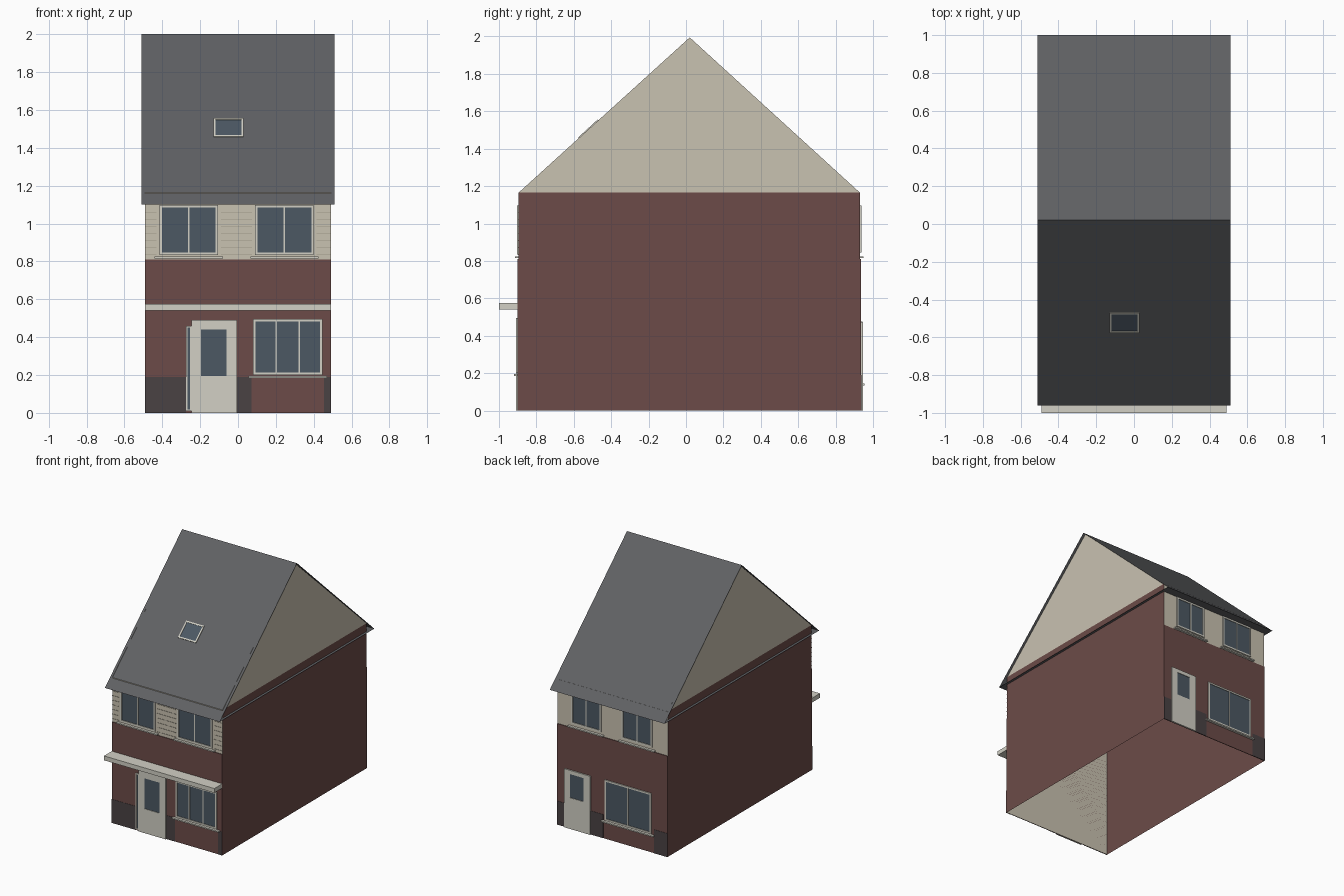
import bpy, bmesh, math
from mathutils import Matrix, Vector

if "Cube" in bpy.data.objects:
    bpy.data.objects.remove(bpy.data.objects["Cube"])


def material(name, hexcol):
    m = bpy.data.materials.new(name)
    rgb = [int(hexcol[i:i + 2], 16) / 255 for i in (0, 2, 4)]
    m.diffuse_color = [((c + 0.055) / 1.055) ** 2.4 for c in rgb] + [1]
    m.use_nodes = True
    m.node_tree.nodes["Principled BSDF"].inputs["Base Color"].default_value = m.diffuse_color
    return m


BRICK = material("brick", "6C4B48")
CREAM = material("cream", "C9C2B1")
GROOVE = material("groove", "A39D8D")
WHITE = material("white", "D2D0C5")
GLASS = material("glass", "4C5863")
SLATE = material("slate", "606164")
PLINTH = material("plinth", "4A4244")


def finish(name, bm, mat):
    me = bpy.data.meshes.new(name)
    bm.to_mesh(me)
    bm.free()
    me.materials.append(mat)
    ob = bpy.data.objects.new(name, me)
    bpy.context.collection.objects.link(ob)
    return ob


def boxes(name, mat, *items):
    """One object from boxes given as (x0, x1, y0, y1, z0, z1)."""
    bm = bmesh.new()
    for b in items:
        lo = Vector([min(b[i], b[i + 1]) for i in (0, 2, 4)])
        hi = Vector([max(b[i], b[i + 1]) for i in (0, 2, 4)])
        bmesh.ops.create_cube(bm, size=1, matrix=Matrix.Translation((lo + hi) / 2)
                              @ Matrix.Diagonal((*(hi - lo), 1)))
    return finish(name, bm, mat)


def sheet(name, mat, *faces):
    bm = bmesh.new()
    for f in faces:
        bm.faces.new([bm.verts.new(p) for p in f])
    return finish(name, bm, mat)


W, FRONT, BACK = 0.49, -0.9, 0.935      # half width, front and back brick faces
BAND, WALL_TOP = 0.81, 1.165            # top of brick band, top of side walls
RX, RIDGE_Y, EAVE = 0.51, 0.02, 1.10    # roof half width, ridge, eave height
SLOPE = 0.9 / 0.98

# Side walls and gables, open underneath
for side, s in (("left", -1), ("right", 1)):
    x = s * W
    wall = [(x, FRONT, 0), (x, BACK, 0), (x, BACK, BAND), (x, 0.93, BAND),
            (x, 0.93, WALL_TOP), (x, -0.895, WALL_TOP), (x, -0.895, BAND), (x, FRONT, BAND)]
    gable = [(x, -0.895, WALL_TOP), (x, 0.93, WALL_TOP), (x, RIDGE_Y, 1.995)]
    sheet(side + "_wall", BRICK, wall[::s])
    sheet(side + "_gable", CREAM, gable[::s])

# Front and back: cream upper wall with a brick skin over the lower part
for end, y, yb, s in (("front", -0.895, FRONT, -1), ("back", 0.93, BACK, 1)):
    quad = [(W, y, 0), (-W, y, 0), (-W, y, WALL_TOP), (W, y, WALL_TOP)]
    sheet(end + "_upper_wall", CREAM, quad[::s])
    boxes(end + "_brick", BRICK, (-W, W, y, yb, 0, BAND))

# Roof sheets and flat soffit
sheet("roof", SLATE,
      [(-RX, -0.96, EAVE), (RX, -0.96, EAVE), (RX, RIDGE_Y, 2), (-RX, RIDGE_Y, 2)],
      [(RX, 1, EAVE), (-RX, 1, EAVE), (-RX, RIDGE_Y, 2), (RX, RIDGE_Y, 2)])
sheet("soffit", SLATE, [(-RX, -0.96, EAVE), (-RX, 1, EAVE), (RX, 1, EAVE), (RX, -0.96, EAVE)])


def window(name, x0, x1, z0, z1, y, s, panes, sill_z=None, bar=0.013):
    """Framed window on the wall at y, facing s along y."""
    y1 = y + s * 0.008
    bars = [(x0, x0 + bar, y, y1, z0, z1), (x1 - bar, x1, y, y1, z0, z1),
            (x0 + bar, x1 - bar, y, y1, z0, z0 + bar), (x0 + bar, x1 - bar, y, y1, z1 - bar, z1)]
    for i in range(1, panes):
        c = x0 + (x1 - x0) * i / panes
        bars.append((c - 0.004, c + 0.004, y, y1, z0 + bar, z1 - bar))
    boxes(name + "_frame", WHITE, *bars)
    boxes(name + "_glass", GLASS, (x0 + bar, x1 - bar, y, y + s * 0.003, z0 + bar, z1 - bar))
    if sill_z is not None:
        boxes(name + "_sill", WHITE, (x0 - 0.025, x1 + 0.025, y, y + s * 0.02,
                                      sill_z - 0.005, sill_z + 0.005))


def door(name, x0, x1, top, gx0, gx1, gz0, gz1, y, s):
    y1 = y + s * 0.01
    boxes(name, WHITE, (x0, gx0, y, y1, 0, top), (gx1, x1, y, y1, 0, top),
          (gx0, gx1, y, y1, 0, gz0), (gx0, gx1, y, y1, gz1, top))
    boxes(name + "_glass", GLASS, (gx0, gx1, y, y + s * 0.006, gz0, gz1))


# Front openings
window("front_upper_left_window", -0.415, -0.105, 0.835, 1.097, -0.895, -1, 2, 0.82)
window("front_upper_right_window", 0.09, 0.40, 0.835, 1.097, -0.895, -1, 2, 0.82)
window("front_lower_window", 0.08, 0.445, 0.2, 0.495, FRONT, -1, 3, 0.19)
door("front_door", -0.245, -0.005, 0.49, -0.195, -0.06, 0.195, 0.44, FRONT, -1)
window("door_sidelight", -0.275, -0.245, 0.01, 0.46, FRONT, -1, 1, bar=0.009)

# Back openings
window("back_upper_left_window", 0.10, 0.365, 0.845, 1.097, 0.93, 1, 2, 0.82)
window("back_upper_right_window", -0.355, -0.085, 0.845, 1.097, 0.93, 1, 2, 0.82)
window("back_lower_window", -0.35, 0.065, 0.15, 0.475, BACK, 1, 2, 0.14)
door("back_door", 0.19, 0.42, 0.47, 0.25, 0.37, 0.25, 0.44, BACK, 1)

# Dark plinth panels
boxes("front_plinth", PLINTH, *[(a, b, FRONT, FRONT - 0.002, 0, 0.19)
                                for a, b in ((-W, -0.275), (-0.005, 0.07), (0.455, W))])
boxes("back_plinth", PLINTH, *[(a, b, BACK, BACK + 0.002, 0, 0.19)
                               for a, b in ((-W, -0.37), (0.08, 0.19), (0.42, W))])

# Cladding joints between the upper front windows
boxes("front_cladding_joints", GROOVE,
      *[(a, b, -0.895, -0.897, z - 0.002, z + 0.002)
        for a, b in ((-W, -0.43), (-0.09, 0.075), (0.415, W))
        for z in [0.835 + 0.037 * i for i in range(7)]])

# Canopy above the front door
boxes("front_canopy", WHITE, (-W, W, -1, FRONT, 0.54, 0.575))

# Skylight lying on the front slope
x, h, t = 0.08, 0.071, 0.011
parts = [boxes("skylight_frame", WHITE, (-x, -x + t, -h, h, 0, 0.006), (x - t, x, -h, h, 0, 0.006),
               (-x + t, x - t, -h, -h + t, 0, 0.006), (-x + t, x - t, h - t, h, 0, 0.006)),
         boxes("skylight_glass", GLASS, (-x + t, x - t, -h + t, h - t, 0, 0.003))]
for ob in parts:
    ob.location = (-0.05, -0.52, 2 - SLOPE * (RIDGE_Y + 0.52))
    ob.rotation_euler.x = math.atan(SLOPE)
